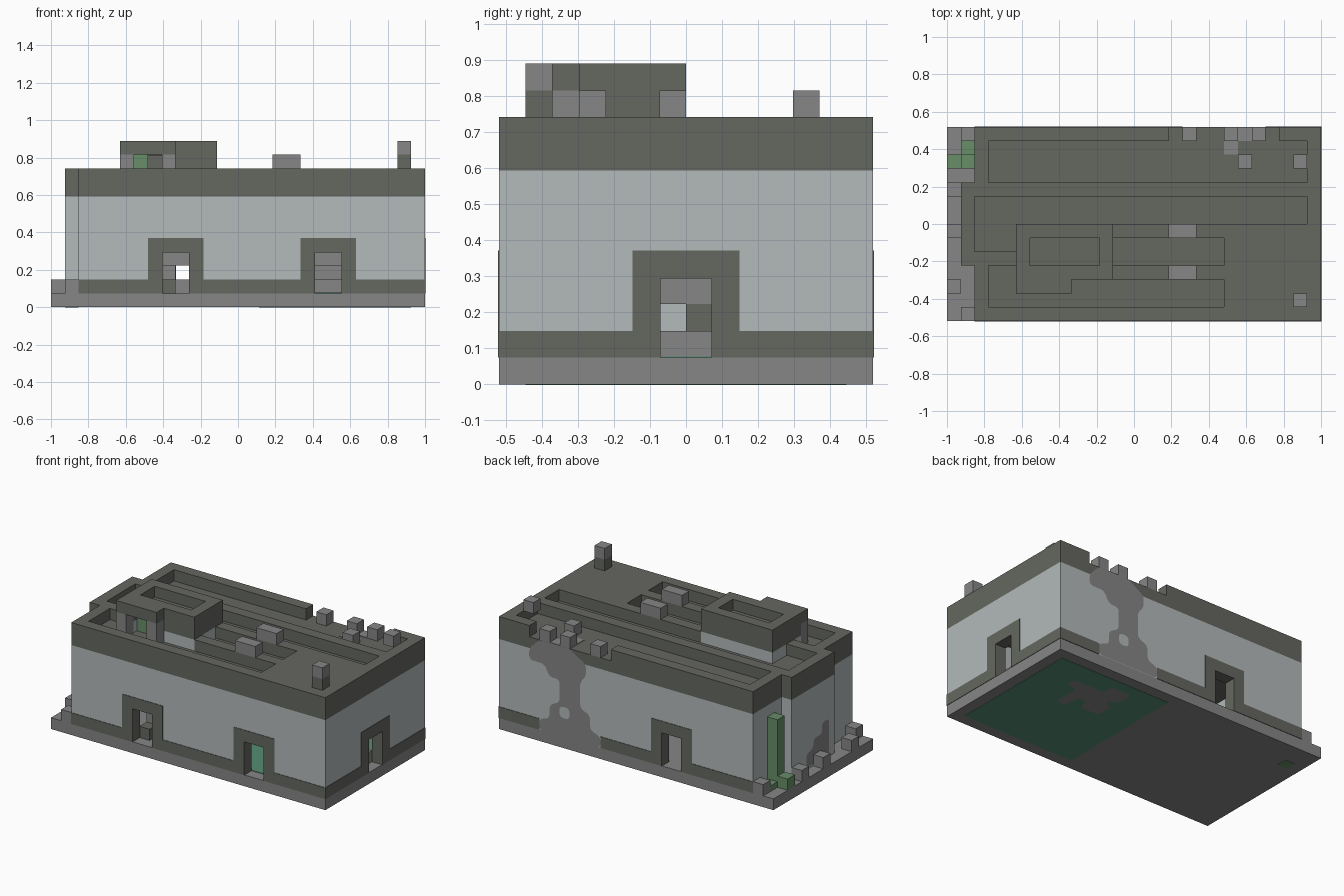
import bpy, bmesh
from mathutils import Vector

cube = bpy.data.objects.get("Cube")
if cube:
    bpy.data.objects.remove(cube, do_unlink=True)

U = 2 / 27          # one block
NX, NY = 27, 14     # footprint in blocks
T = 0.04            # thickness of painted plates, in blocks


def material(name, rgb):
    m = bpy.data.materials.new(name)
    m.use_nodes = True
    col = (*rgb, 1)
    m.diffuse_color = col
    m.node_tree.nodes["Principled BSDF"].inputs["Base Color"].default_value = col
    return m


STONE = material("grey stone", (0.238, 0.238, 0.238))
DARK = material("dark trim", (0.130, 0.136, 0.117))
PALE = material("pale wall", (0.451, 0.491, 0.491))
GREEN = material("leaf green", (0.138, 0.266, 0.138))
TEAL = material("teal floor", (0.09, 0.27, 0.17))


def place(i, j, k):
    return Vector(((i - NX / 2) * U, (j - NY / 2) * U, k * U))


def finish(name, bm, mat):
    me = bpy.data.meshes.new(name)
    bm.to_mesh(me)
    bm.free()
    me.materials.append(mat)
    ob = bpy.data.objects.new(name, me)
    bpy.context.collection.objects.link(ob)
    return ob


def boxes(name, mat, *spans):
    """Boxes given as (i0, i1, j0, j1, k0, k1) in blocks."""
    bm = bmesh.new()
    for i0, i1, j0, j1, k0, k1 in spans:
        vs = bmesh.ops.create_cube(bm, size=1)["verts"]
        for v in vs:
            v.co = place(i1 if v.co.x > 0 else i0, j1 if v.co.y > 0 else j0,
                         k1 if v.co.z > 0 else k0)
    return finish(name, bm, mat)


def layer(name, mat, keep, k0, k1):
    """Solid layer made of every block of the footprint that passes keep."""
    bm = bmesh.new()
    cells = {(i, j) for i in range(NX) for j in range(NY) if keep(i, j)}
    for i, j in cells:
        ring = [(i, j), (i + 1, j), (i + 1, j + 1), (i, j + 1)]
        low = [bm.verts.new(place(*p, k0)) for p in ring]
        top = [bm.verts.new(place(*p, k1)) for p in ring]
        bm.faces.new(top)
        bm.faces.new(low[::-1])
        for n, (di, dj) in enumerate([(0, -1), (1, 0), (0, 1), (-1, 0)]):
            if (i + di, j + dj) not in cells:
                m = (n + 1) % 4
                bm.faces.new([low[n], low[m], top[m], top[n]])
    bmesh.ops.remove_doubles(bm, verts=bm.verts, dist=1e-5)
    return finish(name, bm, mat)


def patch(name, mat, outline, to_grid, normal, soft=0.35):
    """Flat stain with rounded corners laid on a wall."""
    bm = bmesh.new()
    bm.faces.new([bm.verts.new(place(*to_grid(a, b))) for a, b in outline])
    bmesh.ops.bevel(bm, geom=bm.verts[:], offset=soft * U, segments=3,
                    profile=0.5, affect='VERTICES')
    bm.normal_update()
    for f in bm.faces:
        if f.normal.dot(Vector(normal)) < 0:
            f.normal_flip()
    return finish(name, bm, mat)


def inside(i, j, rects):
    return any(a <= i < b and c <= j < d for a, b, c, d in rects)


def on_side(side, a0, a1, k0, k1, out=0):
    return {"front": (a0, a1, -out, 1, k0, k1),
            "back": (a0, a1, 13, 14 + out, k0, k1),
            "right": (26, 27 + out, a0, a1, k0, k1),
            "left": (2 - out, 3, a0, a1, k0, k1)}[side]


# Foundation and inner floor
boxes("foundation", STONE, (0, NX, 0, NY, 0, 1))
boxes("teal_floor", TEAL, (15, 26, 1, 13, -T / 2, 1 + T))
patch("floor_rubble_mark", STONE,
      [(18, 8), (20, 8), (20, 9), (21, 9), (21, 7.5), (22, 7.5), (22, 10), (23, 10),
       (23, 11), (20, 11), (20, 12), (18, 12), (18, 10.5), (19, 10), (18, 9.5)],
      lambda a, b: (a, b, -T), (0, 0, -1))

# Walls with doorways, frames and the base band
sides = {"front": (2, 27, [8, 19], []), "back": (2, 27, [9], [(17, 23)]),
         "right": (1, 13, [6], []), "left": (1, 13, [], [])}
for side, (start, end, doors, gaps) in sides.items():
    walls, at = [], start
    for d in doors:
        walls += [on_side(side, at, d, 1, 8), on_side(side, d, d + 2, 4, 8)]
        boxes(f"{side}_door_frame_{d}", DARK,
              on_side(side, d - 1, d + T, 1, 5, T),
              on_side(side, d + 2 - T, d + 3, 1, 5, T),
              on_side(side, d - 1, d + 3, 4 - T, 5, T))
        at = d + 2
    boxes(f"{side}_wall", PALE, *walls, on_side(side, at, end, 1, 8))
    if side == "left":
        continue
    bands, at = [], start if side != "right" else -T
    for a, b in sorted([(d - 1, d + 3) for d in doors] + gaps):
        bands.append(on_side(side, at, a, 1, 2, T))
        at = b
    last = 14 + T if side == "right" else end
    boxes(f"{side}_base_band", DARK, *bands, on_side(side, at, last, 1, 2, T))
boxes("left_bay", PALE, (1, 2, 4, 10, 1, 8))

# Roof: solid lower course, upper course with sunken channels
BAY = (1, 2, 4, 10)
ROOF = [(2, 27, 0, 14), BAY]
TOWER = (5, 12, 3, 7)
CHANNELS = [(3, 26, 10, 13), (16, 24, 13, 14), (2, 26, 7, 9), (2, 5, 5, 9),
            (3, 20, 1, 3), (3, 5, 1, 4), (12, 20, 4, 6)]
layer("roof_slab", DARK, lambda i, j: inside(i, j, ROOF), 8, 9)
layer("roof_parapets", DARK,
      lambda i, j: inside(i, j, ROOF) and not inside(i, j, CHANNELS + [TOWER]), 9, 10)

# Roof tower with a small porch
DOOR = (6, 8, 3, 5)
PORCH = (5, 9, 2, 3)
for name, mat, k in (("tower_base", PALE, 9), ("tower_wall", DARK, 10)):
    layer(name, mat,
          lambda i, j: inside(i, j, [TOWER]) and not inside(i, j, [DOOR]), k, k + 1)
layer("tower_roof", DARK,
      lambda i, j: inside(i, j, [TOWER, PORCH]) and not inside(i, j, [(6, 11, 4, 6)]),
      11, 12)
boxes("tower_roof_floor", DARK, (6, 11, 4, 6, 11 - T, 11 + T))
boxes("porch_pillars", STONE, (5, 6, 2, 3, 9, 11), (8, 9, 2, 3, 9, 11))
boxes("porch_plant", GREEN, (6, 7, 3.5, 4.5, 9, 11))

# Loose blocks and posts on the roof
boxes("roof_blocks", STONE, (16, 18, 3, 4, 10, 11), (16, 18, 6, 7, 10, 11),
      (25, 26, 11, 12, 10, 11), (17, 18, 13, 14, 9, 10), (20, 21, 13, 14, 9, 10),
      (22, 23, 13, 14, 9, 10), (21, 22, 11, 12, 9, 10),
      (20, 23, 13, 14, 9, 9 + T), (20, 21, 12, 13, 9, 9 + T))
boxes("corner_post", DARK, (25, 26, 1, 2, 10, 11))
boxes("corner_post_cap", STONE, (25, 26, 1, 2, 11, 12))

# Rubble and plants on the left ledge
boxes("ledge_blocks", STONE, (1, 2, 0, 1, 1, 2), (1, 2, 13, 14, 1, 2),
      *[(0, 1, j, j + 1, 1, 2) for j in (2, 6, 9)])
boxes("climbing_plant", GREEN, (1, 2, 11, 12, -T / 2, 7),
      (0, 1, 11, 12, 1, 2), (1, 2, 12, 13, 1, 1.5))

# Rubble inside the doorways
boxes("inner_rubble", STONE, (8, 9, 2, 3, 2, 3), (9, 10, 2, 3, 1, 2),
      (8, 11, 5, 6, 3, 4), (19, 21, 9, 10, 1, 2), (19, 21, 10, 11, 2, 3),
      (19, 21, 11, 12, 3, 4), (25, 26, 6, 8, 1, 2), (23, 24, 6, 8, 3, 4))
boxes("inner_dark_blocks", DARK, (8, 9, 1, 2, 1, 2), (23, 24, 7, 8, 2, 3))

# Worn patches on the back and left walls
patch("back_wall_patch", STONE,
      [(24, 8), (24, 7), (22.5, 7), (22, 6), (21, 6), (21, 4), (22, 3.5), (22, 2.3),
       (23, 2), (23, 1), (17, 1), (17, 2), (18, 2.3), (18, 3.6), (19, 4),
       (19, 6.3), (18.4, 7), (18.4, 8), (20, 9), (23, 9)],
      lambda a, b: (a, 14 + T, b), (0, 1, 0))
patch("back_patch_hole", PALE, [(20, 2.7), (21, 2.7), (21, 3.7), (20, 3.7)],
      lambda a, b: (a, 14 + 2 * T, b), (0, 1, 0))
patch("left_wall_patch", STONE,
      [(4.8, 1.2), (4.8, 4.4), (5.8, 4.4), (5.8, 3.4), (7, 3.4), (7, 2.6),
       (8, 2.4), (8, 1.2)],
      lambda a, b: (1 - T, a, b), (-1, 0, 0))
